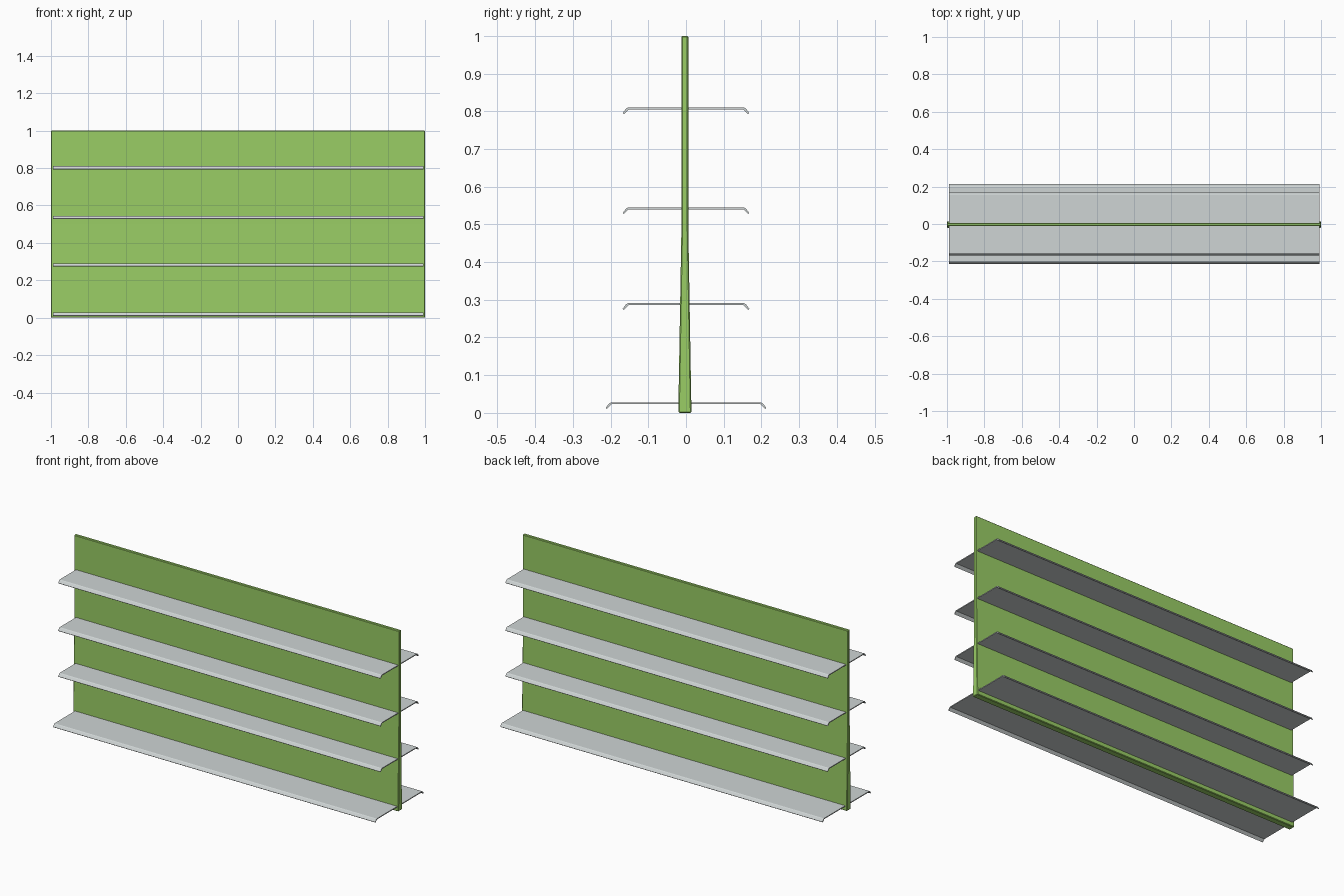
import bpy
import bmesh

if "Cube" in bpy.data.objects:
    bpy.data.objects.remove(bpy.data.objects["Cube"])


def material(name, rgb):
    m = bpy.data.materials.new(name)
    m.diffuse_color = (*rgb, 1)
    m.use_nodes = True
    m.node_tree.nodes["Principled BSDF"].inputs["Base Color"].default_value = m.diffuse_color
    return m


def extrude_profile(name, profile, x0, x1, mat=None):
    """Sweep a closed (y, z) outline along x."""
    bm = bmesh.new()
    face = bm.faces.new([bm.verts.new((x0, y, z)) for y, z in profile])
    ext = bmesh.ops.extrude_face_region(bm, geom=[face])["geom"]
    verts = [g for g in ext if isinstance(g, bmesh.types.BMVert)]
    bmesh.ops.translate(bm, verts=verts, vec=(x1 - x0, 0, 0))
    bmesh.ops.recalc_face_normals(bm, faces=bm.faces[:])
    mesh = bpy.data.meshes.new(name)
    bm.to_mesh(mesh)
    bm.free()
    ob = bpy.data.objects.new(name, mesh)
    bpy.context.collection.objects.link(ob)
    if mat:
        mesh.materials.append(mat)
    return ob


green = material("panel_green", (0.32, 0.61, 0.13))
grey = material("shelf_grey", (0.62, 0.66, 0.66))

# Upright back panel: parallel upper half, flared lower half
C = -0.003
half = [(0.0175, 0.0), (0.009, 0.5), (0.009, 1.0)]
outline = [(C + w, z) for w, z in half] + [(C - w, z) for w, z in reversed(half)]
panel = extrude_profile("back_panel", outline, -1.0, 1.0, green)
bev = panel.modifiers.new("soft_edges", "BEVEL")
bev.width = 0.003
bev.segments = 1
bev.limit_method = "ANGLE"

# Shelves on both sides, each a thin sheet with a folded-down lip
T = 0.005
shelves = [("base", 0.028, 0.213), ("lower", 0.291, 0.168),
           ("middle", 0.545, 0.168), ("upper", 0.810, 0.168)]
for level, z, d in shelves:
    for side, s in (("front", -1), ("back", 1)):
        profile = [(C, z), (s * (d - 0.014), z), (s * (d - 0.009), z - 0.003),
                   (s * d, z - 0.015), (s * (d - 0.003), z - 0.018),
                   (s * (d - 0.016), z - T), (C, z - T)]
        extrude_profile(f"{level}_shelf_{side}", profile, -0.988, 0.993, grey)
